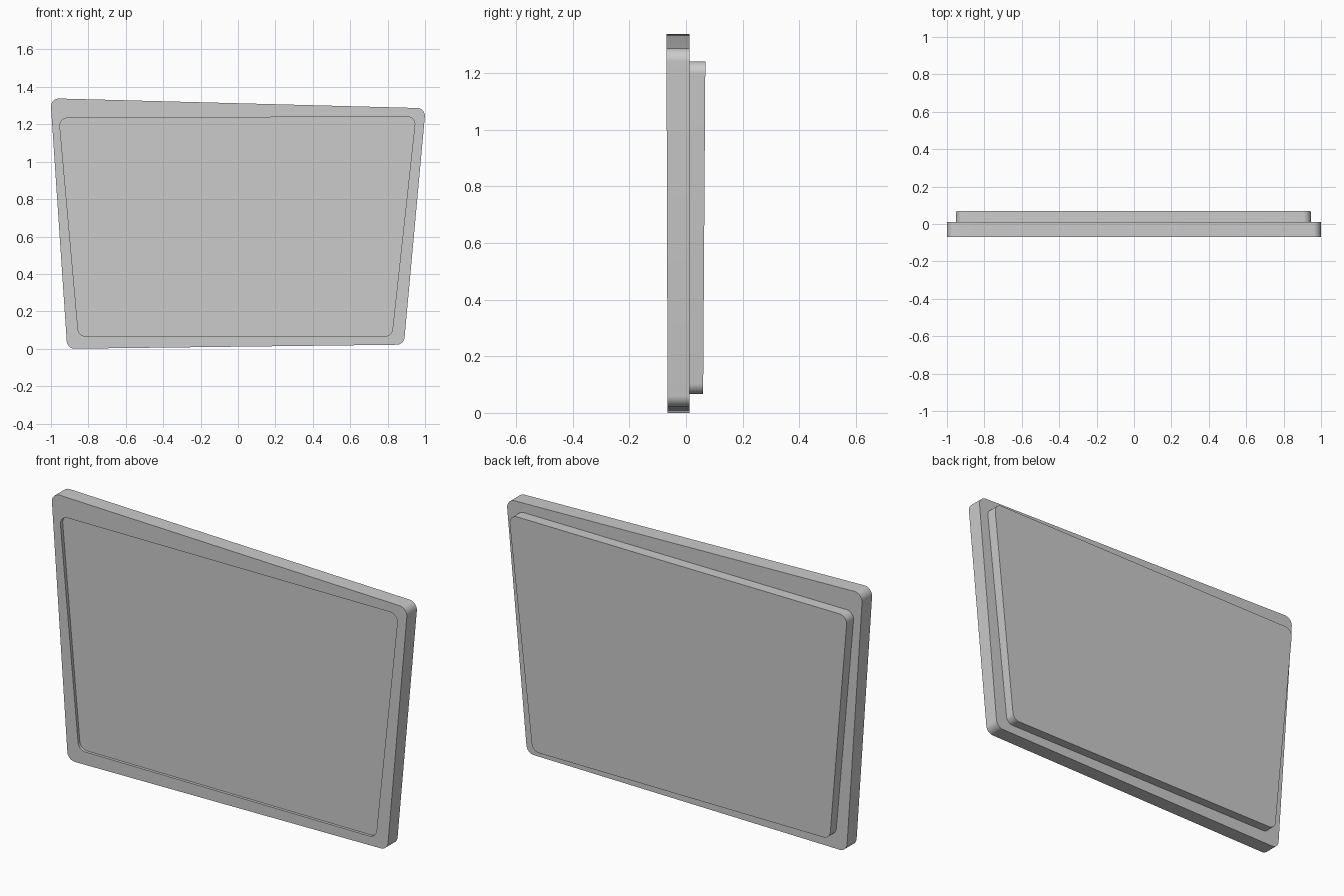
import bpy, bmesh
from math import tan
from mathutils import Vector

if "Cube" in bpy.data.objects:
    bpy.data.objects.remove(bpy.data.objects["Cube"])

STEPS = 8  # segments per rounded corner


def rounded(corners, radius):
    """Round the corners of a convex outline given as (x, z) points."""
    pts = [Vector(c) for c in corners]
    out = []
    for i, p in enumerate(pts):
        a = (pts[i - 1] - p).normalized()
        b = (pts[(i + 1) % len(pts)] - p).normalized()
        half = a.angle(b) / 2
        reach = radius / tan(half)
        start, end = p + a * reach, p + b * reach
        centre = p + (a + b).normalized() * (reach ** 2 + radius ** 2) ** 0.5
        for k in range(STEPS + 1):
            d = start.lerp(end, k / STEPS) - centre
            out.append(centre + d.normalized() * radius)
    return out


def loft(name, rings, closed):
    """Skin (outline, y_bottom, y_top) rings; closed joins last to first, else caps."""
    bm = bmesh.new()
    loops = [[bm.verts.new((p.x, lo + (hi - lo) * p.y / 1.34, p.y)) for p in outline]
             for outline, lo, hi in rings]
    pairs = list(zip(loops, loops[1:]))
    if closed:
        pairs.append((loops[-1], loops[0]))
    else:
        bm.faces.new(loops[0])
        bm.faces.new(loops[-1])
    for a, b in pairs:
        n = len(a)
        for i in range(n):
            j = (i + 1) % n
            bm.faces.new((a[i], a[j], b[j], b[i]))
    bmesh.ops.recalc_face_normals(bm, faces=bm.faces[:])
    mesh = bpy.data.meshes.new(name)
    bm.to_mesh(mesh)
    bm.free()
    obj = bpy.data.objects.new(name, mesh)
    bpy.context.collection.objects.link(obj)
    bpy.ops.object.select_all(action='DESELECT')
    obj.select_set(True)
    bpy.context.view_layer.objects.active = obj
    bpy.ops.object.shade_smooth_by_angle(angle=0.6)
    return obj


# Slightly crooked outlines, narrower at the bottom
outer = rounded([(-1.003, 1.339), (1.003, 1.286), (0.887, 0.022), (-0.913, 0.0)], 0.042)
inner = rounded([(-0.956, 1.233), (0.95, 1.241), (0.822, 0.067), (-0.852, 0.067)], 0.04)

# Surrounding frame with an opening
front, back = (-0.065, -0.069), (0.012, 0.012)
loft("frame", [(outer, *front), (outer, *back), (inner, *back), (inner, *front)], True)

# Panel set slightly back in the opening and standing proud behind
loft("panel", [(inner, -0.051, -0.05), (inner, 0.06, 0.069)], False)
